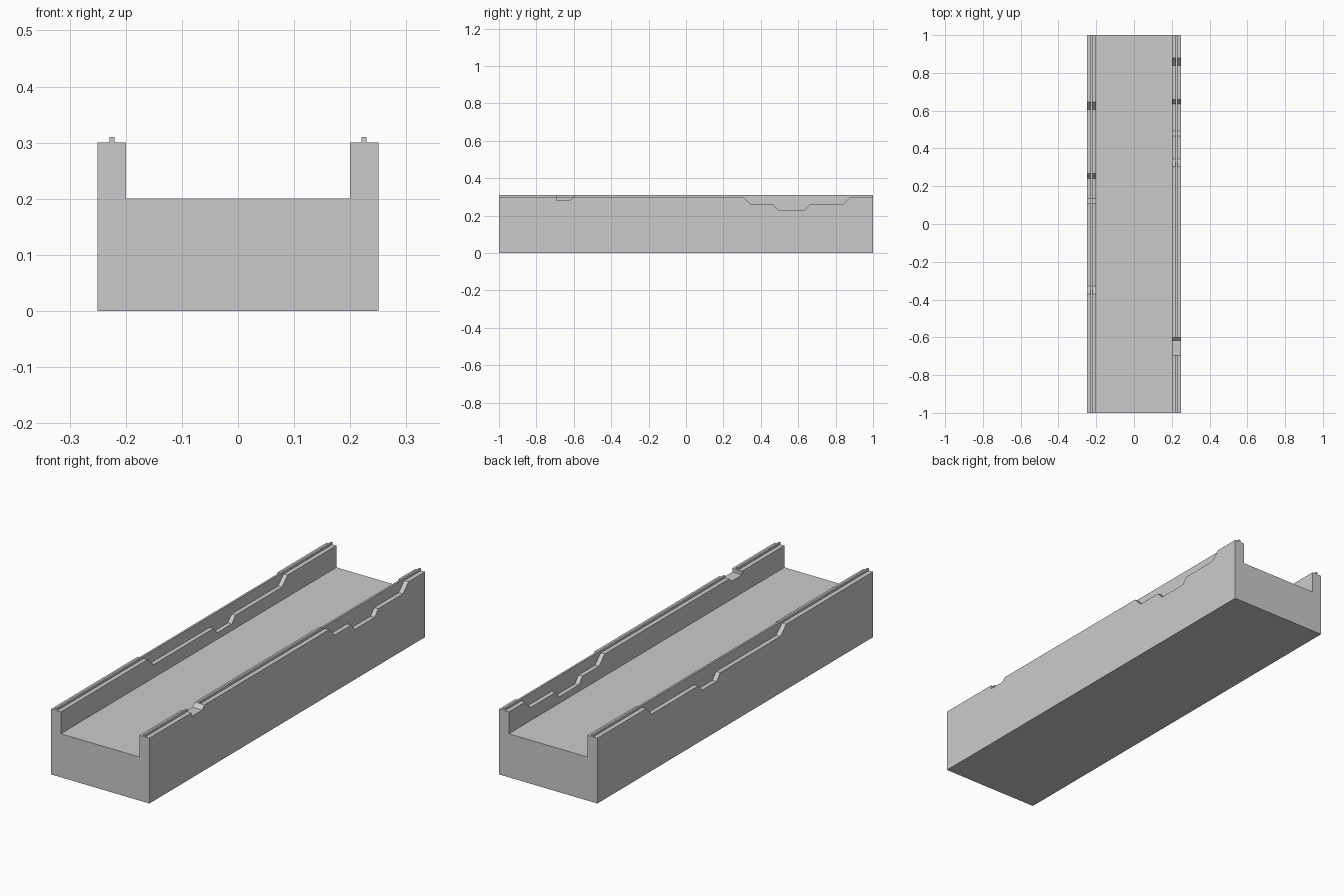
import bpy, bmesh
from mathutils import Vector

if "Cube" in bpy.data.objects:
    bpy.data.objects.remove(bpy.data.objects["Cube"])


def prism(name, outline, to_3d, direction):
    """Extrude a closed 2D outline into a solid."""
    bm = bmesh.new()
    face = bm.faces.new([bm.verts.new(to_3d(a, b)) for a, b in outline])
    ext = bmesh.ops.extrude_face_region(bm, geom=[face])
    verts = [g for g in ext["geom"] if isinstance(g, bmesh.types.BMVert)]
    bmesh.ops.translate(bm, verts=verts, vec=Vector(direction))
    bmesh.ops.recalc_face_normals(bm, faces=bm.faces)
    mesh = bpy.data.meshes.new(name)
    bm.to_mesh(mesh)
    bm.free()
    obj = bpy.data.objects.new(name, mesh)
    bpy.context.collection.objects.link(obj)
    return obj


def cut(target, outline, x0, x1):
    """Remove a y-z outline between two x positions."""
    cutter = prism("cutter", outline, lambda y, z: (x0, y, z), (x1 - x0, 0, 0))
    cutter.hide_render = True
    mod = target.modifiers.new("cut", 'BOOLEAN')
    mod.operation = 'DIFFERENCE'
    mod.solver = 'EXACT'
    mod.object = cutter
    bpy.context.view_layer.objects.active = target
    bpy.ops.object.modifier_apply(modifier=mod.name)
    bpy.data.objects.remove(cutter, do_unlink=True)


# U-shaped channel, walls as tall as the thin centre ridge
channel = prism(
    "channel",
    [(-.25, 0), (.25, 0), (.25, .31), (.2, .31), (.2, .2), (-.2, .2), (-.2, .31), (-.25, .31)],
    lambda x, z: (x, -1, z), (0, 2, 0))

# stepped wall tops either side of each ridge: slope start/end positions along y
HIGH, MID, LOW = .30, .26, .23
steps = {
    1: [.305, .345, .465, .492, .635, .66, .84, .88],
    -1: [-.37, -.328, .108, .135, .24, .268, .605, .645],
}
heights = [HIGH, MID, MID, LOW, LOW, MID, MID, HIGH]
for side, ys in steps.items():
    outline = [(-1.1, .4), (-1.1, HIGH)] + list(zip(ys, heights)) + [(1.1, HIGH), (1.1, .4)]
    for a, b in ((.15, .22), (.229, .3)):
        cut(channel, outline, side * a, side * b)

# small notch right through the right wall and its ridge
cut(channel, [(-.693, .4), (-.693, .283), (-.618, .283), (-.60, .30), (-.60, .4)], .15, .3)
